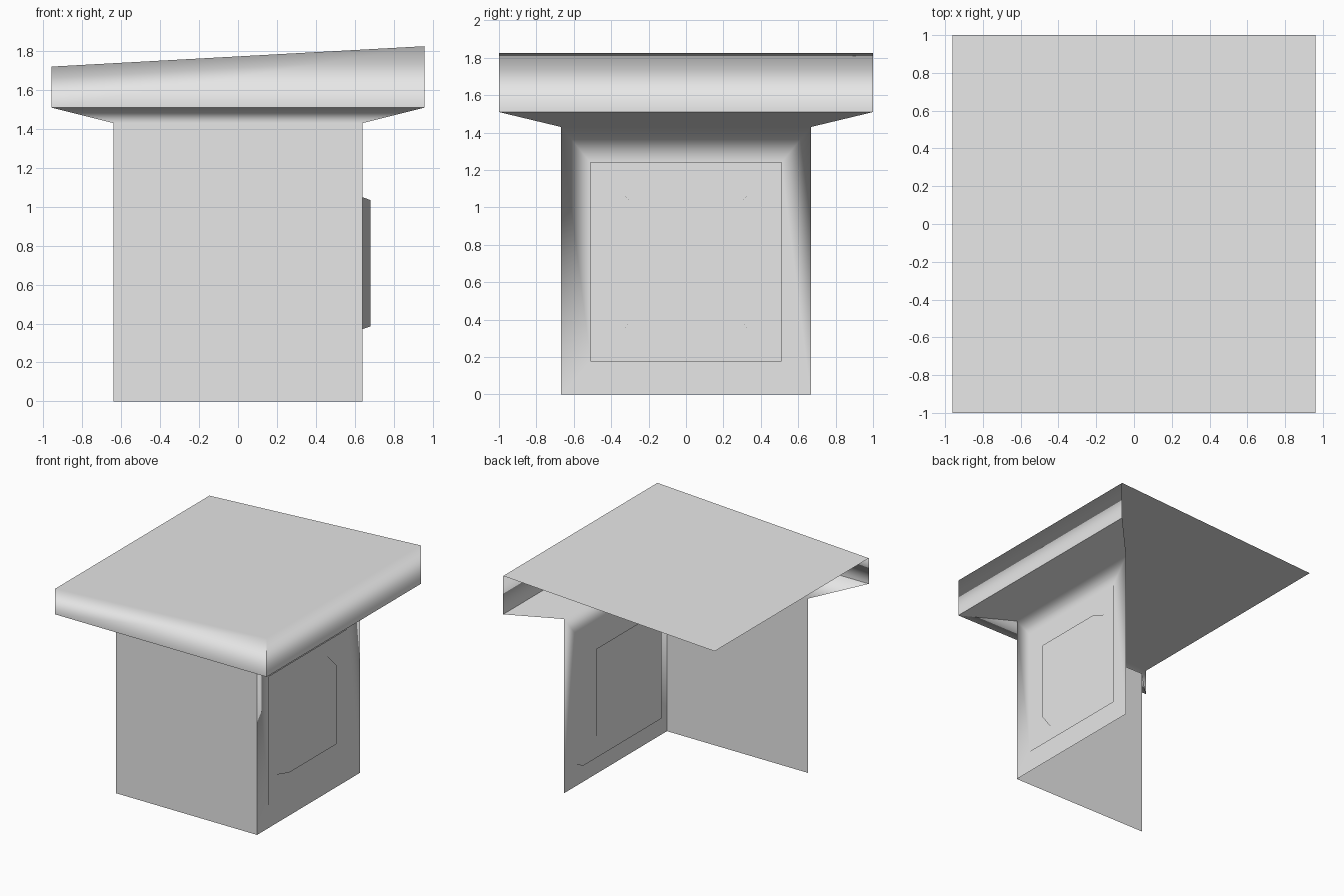
import bpy
import bmesh

cube = bpy.data.objects.get("Cube")
if cube:
    bpy.data.objects.remove(cube, do_unlink=True)

grey = bpy.data.materials.new("light_grey")
grey.use_nodes = True
grey.diffuse_color = (0.8, 0.8, 0.8, 1)
grey.node_tree.nodes["Principled BSDF"].inputs["Base Color"].default_value = (0.8, 0.8, 0.8, 1)

# Half width, half depth and height of each level of the open corner shell
FOOT, NECK, LIP, CROWN = (0.64, 0.667, 0), (0.64, 0.667, 1.43), (0.96, 1, 1.51), (0.96, 1, None)

# Rings of the side panel: x, half width, half height (centred at PANEL_Z)
PANEL_Z = 0.71
PANEL = [
    (0.64, 0.51, 0.53),    # opening in the wall
    (0.58, 0.51, 0.53),    # recess floor, outer edge
    (0.58, 0.33, 0.36),    # recess floor, inner edge
    (0.68, 0.305, 0.325),  # raised face
]

bm = bmesh.new()


def roof_height(x):
    return 1.773 + 0.0525 * x / 0.96


def level(hx, hy, z):
    """Three corners: front far end, front corner, side far end."""
    corners = [(-hx, -hy), (hx, -hy), (hx, hy)]
    return [bm.verts.new((x, y, roof_height(x) if z is None else z)) for x, y in corners]


def bridge(ring_a, ring_b):
    for i in range(4):
        j = (i + 1) % 4
        bm.faces.new((ring_a[i], ring_a[j], ring_b[j], ring_b[i]))


# Walls, flare and rim
levels = [level(*spec) for spec in (FOOT, NECK, LIP, CROWN)]
for row, (low, high) in enumerate(zip(levels, levels[1:])):
    for i in range(2):
        if (row, i) != (0, 1):  # the side wall holds the panel
            bm.faces.new((low[i], low[i + 1], high[i + 1], high[i]))

# Sloping roof
crown = levels[-1]
back_corner = bm.verts.new((-0.96, 1, roof_height(-0.96)))
bm.faces.new((*crown, back_corner))

# Side wall with recessed frame and raised panel
ring = [levels[0][1], levels[0][2], levels[1][2], levels[1][1]]
for x, w, h in PANEL:
    corners = [(-w, -h), (w, -h), (w, h), (-w, h)]
    inner = [bm.verts.new((x, y, PANEL_Z + z)) for y, z in corners]
    bridge(ring, inner)
    ring = inner
bm.faces.new(ring)

# Smooth shading, with sharp corner and lip edges
for face in bm.faces:
    face.smooth = True
sharp = [(levels[2][i], levels[2][i + 1]) for i in range(2)]
sharp += [(low[1], high[1]) for low, high in zip(levels, levels[1:])]
for pair in sharp:
    bm.edges.get(pair).smooth = False

mesh = bpy.data.meshes.new("corner_shell")
bm.to_mesh(mesh)
bm.free()
mesh.materials.append(grey)
shell = bpy.data.objects.new("corner_shell", mesh)
bpy.context.collection.objects.link(shell)

# Large faces lead the shading
weighted = shell.modifiers.new("weighted_normals", 'WEIGHTED_NORMAL')
weighted.mode = 'FACE_AREA'
weighted.weight = 100
weighted.keep_sharp = True
